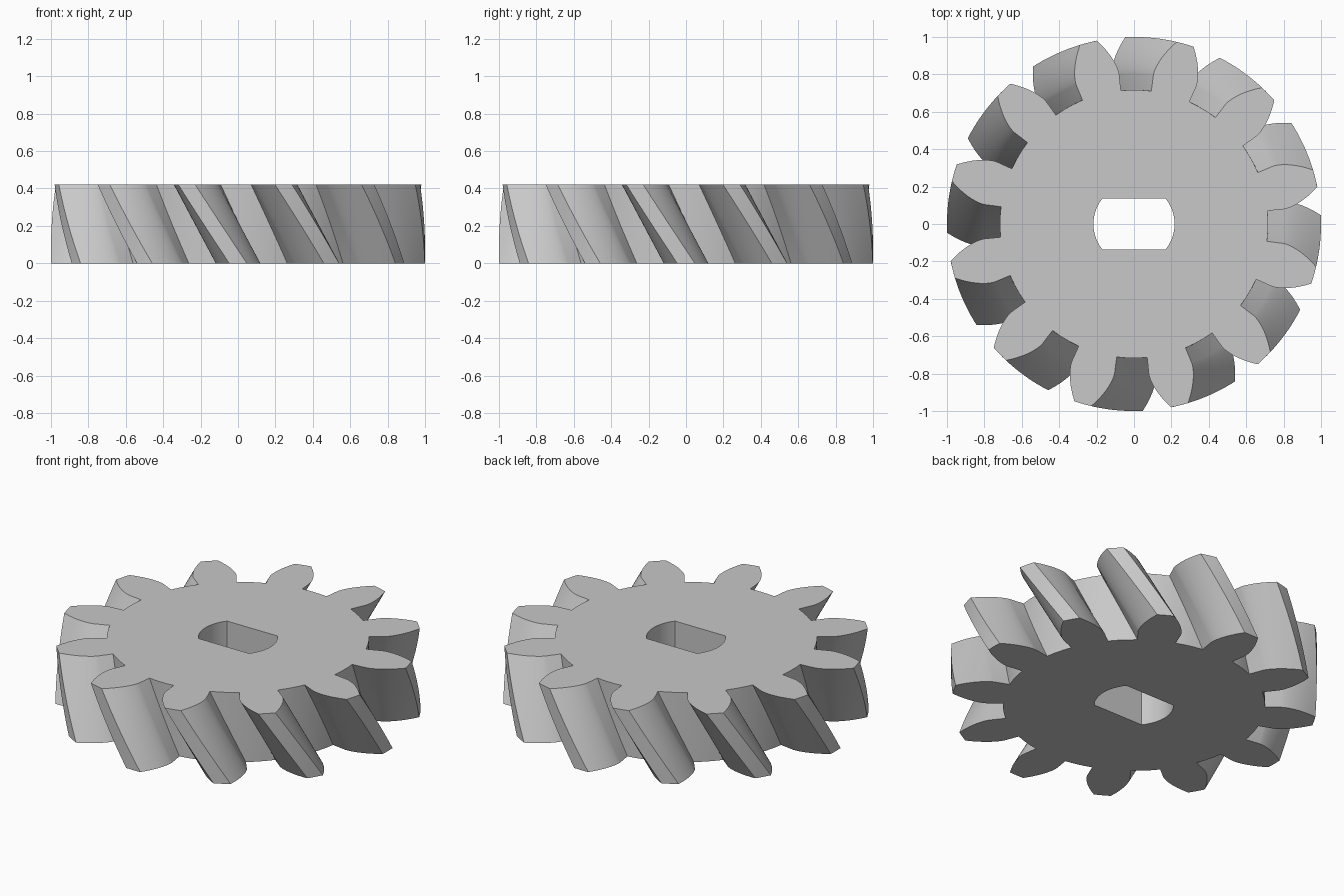
import bpy
import bmesh
from math import acos, asin, cos, sin, tan, radians, pi
from mathutils import Vector

if "Cube" in bpy.data.objects:
    bpy.data.objects.remove(bpy.data.objects["Cube"])

# Gear dimensions
TEETH = 12
HEIGHT = 0.42
LAYERS = 12
TIP_R, PITCH_R, ROOT_R, BASE_R = 1.0, 0.874, 0.717, 0.806
PITCH_HALF = radians(7.2)          # half tooth angle at the pitch circle
TWIST = -HEIGHT * tan(radians(30)) / PITCH_R
BORE_R, FLAT_Y = 0.217, 0.137


def involute(r):
    a = acos(min(1.0, BASE_R / r))
    return tan(a) - a


def half_angle(r):
    """Half the angular width of a tooth; radial below the base circle."""
    return PITCH_HALF + involute(PITCH_R) - involute(max(r, BASE_R))


def gear_outline():
    """Closed list of (radius, angle), one tooth after another."""
    steps = 8
    radii = [ROOT_R] + [BASE_R + (TIP_R - BASE_R) * (i / steps) ** 1.5
                        for i in range(steps + 1)]
    pts = []
    for k in range(TEETH):
        c = pi / 2 + 2 * pi * k / TEETH
        pts += [(r, c - half_angle(r)) for r in radii]
        pts.append((TIP_R, c))
        pts += [(r, c + half_angle(r)) for r in reversed(radii)]
        # Root land between two teeth
        h = half_angle(ROOT_R)
        gap = 2 * pi / TEETH - 2 * h
        pts += [(ROOT_R, c + h + gap * t / 3) for t in (1, 2)]
    return pts


def bore_outline():
    """Round hole with two flats."""
    a = asin(FLAT_Y / BORE_R)
    arc = [a * (2 * i / 12 - 1) for i in range(13)]
    return [(BORE_R, side + t) for side in (0, pi) for t in arc]


def loft(bm, outline, layers, twist):
    """Stack turned copies of an outline and join them; return the end loops."""
    rings = []
    for j in range(layers + 1):
        f = j / layers
        rings.append([bm.verts.new((r * cos(a + twist * f),
                                    r * sin(a + twist * f), HEIGHT * f))
                      for r, a in outline])
    n = len(outline)
    for low, high in zip(rings, rings[1:]):
        for i in range(n):
            k = (i + 1) % n
            bm.faces.new((low[i], low[k], high[k], high[i]))
    return rings[0], rings[-1]


def loop_edges(bm, ring):
    return [bm.edges.get((ring[i - 1], ring[i])) for i in range(len(ring))]


# Helical teeth, straight bore, flat end faces
bm = bmesh.new()
outer = loft(bm, gear_outline(), LAYERS, TWIST)
inner = loft(bm, bore_outline(), 1, 0.0)
for o, i, up in zip(outer, inner, (-1, 1)):
    bmesh.ops.triangle_fill(bm, use_beauty=True, use_dissolve=False,
                            edges=loop_edges(bm, o) + loop_edges(bm, i),
                            normal=Vector((0, 0, up)))
bmesh.ops.recalc_face_normals(bm, faces=bm.faces)
mesh = bpy.data.meshes.new("helical_gear")
bm.to_mesh(mesh)
bm.free()
gear = bpy.data.objects.new("helical_gear", mesh)
bpy.context.collection.objects.link(gear)

# Plain grey
grey = bpy.data.materials.new("plain_grey")
grey.use_nodes = True
colour = (0.58, 0.58, 0.58, 1.0)
grey.diffuse_color = colour
grey.node_tree.nodes["Principled BSDF"].inputs["Base Color"].default_value = colour
mesh.materials.append(grey)

# Smooth flanks, sharp rims
bpy.ops.object.select_all(action="DESELECT")
gear.select_set(True)
bpy.context.view_layer.objects.active = gear
bpy.ops.object.shade_smooth_by_angle(angle=radians(30))
